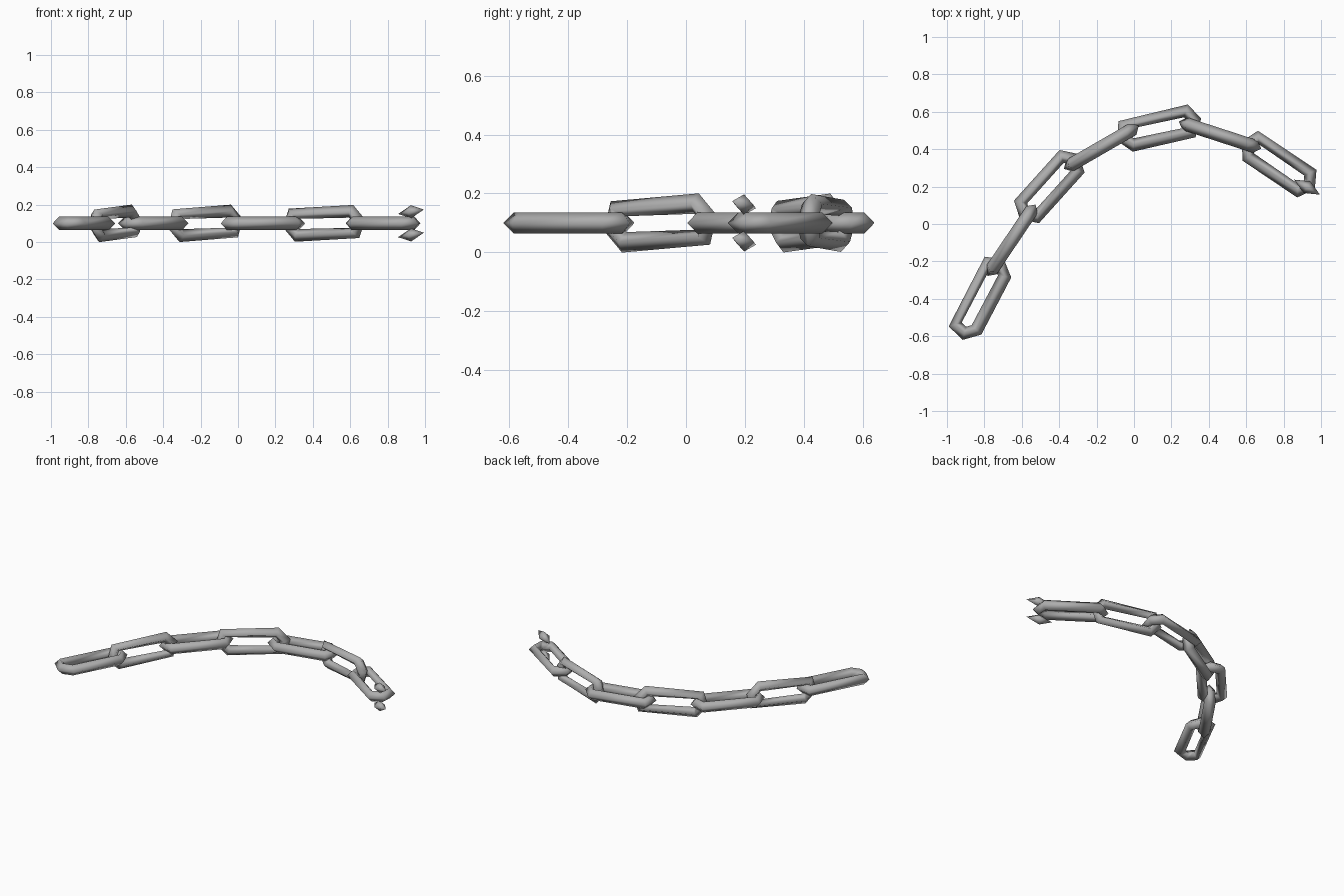
import bpy
import bmesh
from math import radians, cos, sin
from mathutils import Matrix, Vector

cube = bpy.data.objects.get("Cube")
if cube:
    bpy.data.objects.remove(cube, do_unlink=True)

steel = bpy.data.materials.new("grey_steel")
steel.use_nodes = True
colour = (0.42, 0.42, 0.42, 1)
steel.diffuse_color = colour
steel.node_tree.nodes["Principled BSDF"].inputs["Base Color"].default_value = colour

MID_RADIUS = 0.068   # hexagon through the middle of the bar
BAR_OUT = 0.036      # half width of the bar across the link
BAR_SIDE = 0.036     # half thickness of the bar
MID_HEIGHT = 0.1


def finish(name, bm, matrix):
    bmesh.ops.recalc_face_normals(bm, faces=bm.faces)
    bm.transform(matrix)
    for face in bm.faces:
        face.smooth = True
    mesh = bpy.data.meshes.new(name)
    bm.to_mesh(mesh)
    bm.free()
    mesh.materials.append(steel)
    obj = bpy.data.objects.new(name, mesh)
    bpy.context.collection.objects.link(obj)


def placement(x, y, heading, upright):
    matrix = Matrix.Translation((x, y, MID_HEIGHT)) @ Matrix.Rotation(radians(heading), 4, "Z")
    return matrix @ Matrix.Rotation(radians(90), 4, "X") if upright else matrix


def chain_link(name, x, y, heading, upright, twist_start, twist_end, pull=0.13):
    """Six-cornered ring of diamond bar, pulled apart along its length."""
    bm = bmesh.new()
    rings = []
    for corner in range(6):
        at_end = corner in (0, 1, 5)
        angle = radians(60 * corner + (twist_end if at_end else twist_start))
        shift = pull if at_end else -pull
        ring = []
        for out, side in ((BAR_OUT, 0), (0, BAR_SIDE), (-BAR_OUT, 0), (0, -BAR_SIDE)):
            r = MID_RADIUS + out
            ring.append(bm.verts.new((shift + r * cos(angle), r * sin(angle), side)))
        rings.append(ring)
    for a, b in zip(rings, rings[1:] + rings[:1]):
        for i in range(4):
            j = (i + 1) % 4
            bm.faces.new((a[i], b[i], b[j], a[j]))
    finish(name, bm, placement(x, y, heading, upright))


def end_piece(name, side):
    """Short pointed bar that closes the chain end."""
    bm = bmesh.new()
    centre = Vector((0, side * 0.062, 0))
    for offset in ((-0.08, -0.012, 0), (0.08, 0.012, 0), (0, 0.035, 0),
                   (0, -0.035, 0), (0, 0, 0.036), (0, 0, -0.036)):
        bm.verts.new(centre + side * Vector(offset))
    bmesh.ops.convex_hull(bm, input=bm.verts)
    finish(name, bm, placement(0.925, 0.197, -30, True))


# Links alternate between lying flat and standing upright
chain_link("flat_link_1", -0.825, -0.395, 62, False, 14, -10, 0.14)
chain_link("upright_link_1", -0.655, -0.087, 56, True, 15, 15)
chain_link("flat_link_2", -0.453, 0.2, 48, False, 0, 0)
chain_link("upright_link_2", -0.175, 0.41, 30, True, 14, 14)
chain_link("flat_link_3", 0.13, 0.515, 11, False, 14, 2)
chain_link("upright_link_3", 0.46, 0.475, -18, True, 11, 11)
chain_link("flat_link_4", 0.775, 0.32, -35, False, 8, 0)

# Half-seen link at the end of the chain
end_piece("end_link_top", 1)
end_piece("end_link_bottom", -1)
